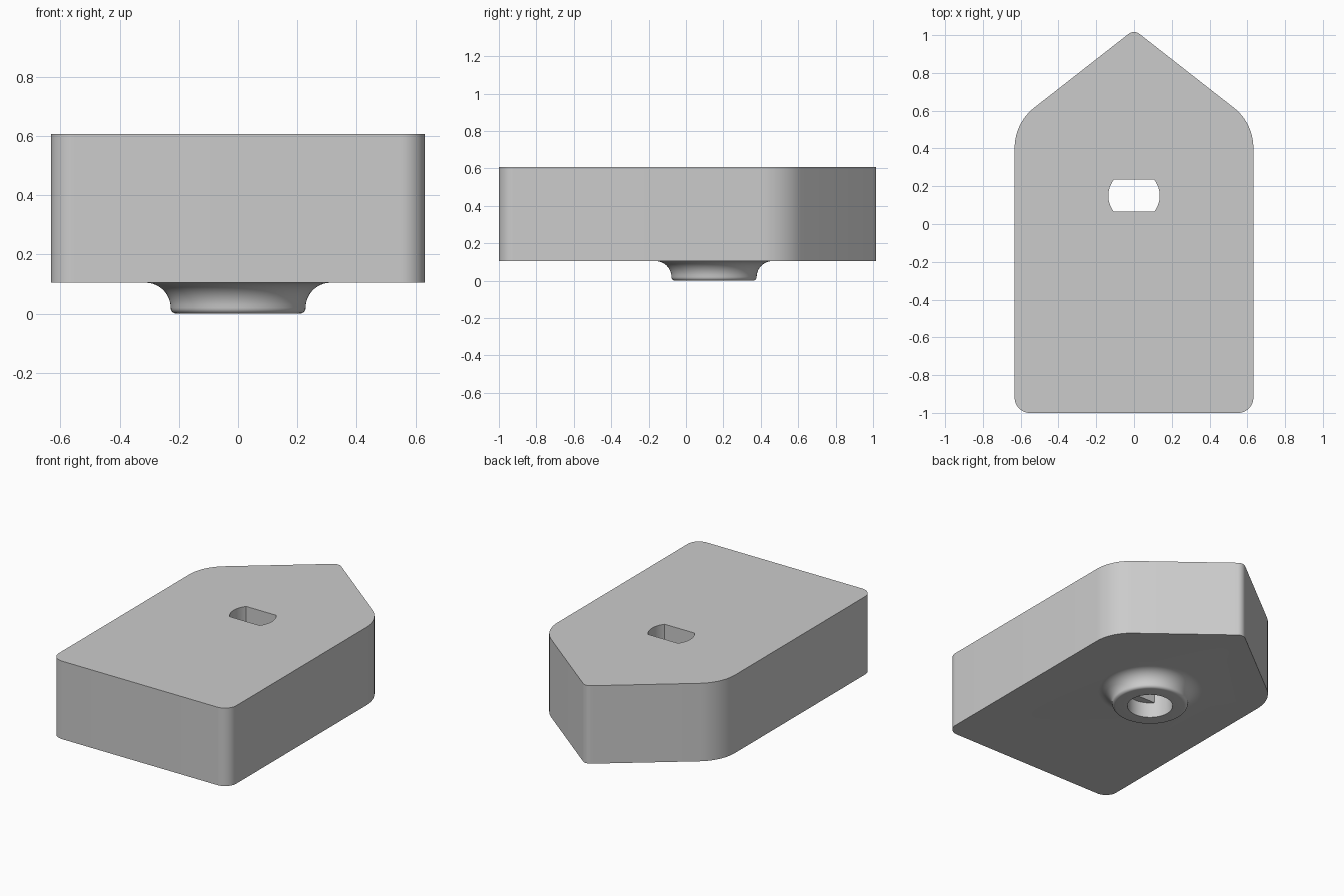
import bpy, bmesh
from math import sin, cos, tan, pi, radians
from mathutils import Vector

default = bpy.data.objects.get("Cube")
if default:
    bpy.data.objects.remove(default, do_unlink=True)

HALF_W, BASE, TOP = 0.632, 0.105, 0.607
HOLE_Y = 0.15

grey = bpy.data.materials.new("plain grey")
grey.use_nodes = True
grey.diffuse_color = (0.6, 0.6, 0.6, 1)
grey.node_tree.nodes["Principled BSDF"].inputs["Base Color"].default_value = (0.6, 0.6, 0.6, 1)


def finish(bm, name):
    bmesh.ops.recalc_face_normals(bm, faces=bm.faces)
    mesh = bpy.data.meshes.new(name)
    bm.to_mesh(mesh)
    bm.free()
    mesh.materials.append(grey)
    obj = bpy.data.objects.new(name, mesh)
    bpy.context.collection.objects.link(obj)
    return obj


def rounded(corners, steps=12):
    """Round a counter-clockwise convex outline of (x, y, radius) corners."""
    pts = []
    for i, (x, y, r) in enumerate(corners):
        p = Vector((x, y))
        a = (Vector(corners[i - 1][:2]) - p).normalized()
        b = (Vector(corners[(i + 1) % len(corners)][:2]) - p).normalized()
        half = a.angle(b) / 2
        centre = p + (a + b).normalized() * r / sin(half)
        start = p + a * r / tan(half) - centre
        turn = pi - 2 * half
        for k in range(steps + 1):
            t = turn * k / steps
            pts.append(centre + Vector((start.x * cos(t) - start.y * sin(t),
                                        start.x * sin(t) + start.y * cos(t))))
    return pts


def prism(name, outline, z0, z1):
    bm = bmesh.new()
    face = bm.faces.new([bm.verts.new((x, y, z0)) for x, y in outline])
    ext = bmesh.ops.extrude_face_region(bm, geom=[face])
    top = [v for v in ext["geom"] if isinstance(v, bmesh.types.BMVert)]
    bmesh.ops.translate(bm, verts=top, vec=(0, 0, z1 - z0))
    return finish(bm, name)


def lathe(name, profile, sides=96):
    bm = bmesh.new()
    rings = [[bm.verts.new((r * cos(2 * pi * k / sides),
                            HOLE_Y + r * sin(2 * pi * k / sides), z))
              for k in range(sides)] for r, z in profile]
    for lo, hi in zip(rings, rings[1:]):
        for k in range(sides):
            n = (k + 1) % sides
            bm.faces.new((lo[k], lo[n], hi[n], hi[k]))
    bm.faces.new(rings[0])
    bm.faces.new(rings[-1])
    return finish(bm, name)


def combine(target, other, operation):
    mod = target.modifiers.new(operation.lower(), "BOOLEAN")
    mod.operation = operation
    mod.solver = "EXACT"
    mod.object = other
    other.hide_render = True
    bpy.context.view_layer.objects.active = target
    bpy.ops.object.modifier_apply(modifier=mod.name)
    bpy.data.objects.remove(other, do_unlink=True)


# Pointed block
block = prism("pointed_block", rounded([
    (-HALF_W, -1, 0.08), (HALF_W, -1, 0.08), (HALF_W, 0.535, 0.27),
    (0, 1.029, 0.047), (-HALF_W, 0.535, 0.27)]), BASE, TOP)

# Round boss: small rounded lip, then a flared fillet into the block
lip = [(0.208 + 0.02 * sin(a), 0.02 - 0.02 * cos(a))
       for a in (radians(15 * k) for k in range(7))]
flare = [(0.313 - 0.085 * cos(a), 0.02 + 0.085 * sin(a))
         for a in (radians(7.5 * k) for k in range(1, 13))]
boss = lathe("boss", lip + flare + [(0.313, BASE + 0.03)])
combine(block, boss, "UNION")

# Round bore in the boss, leading to a slot with two flat sides
combine(block, lathe("bore_cutter", [(0.136, -0.1), (0.136, 0.1)]), "DIFFERENCE")
arc = radians(38.7)
side = [-arc + 2 * arc * k / 16 for k in range(17)]
slot = [(0.136 * cos(a), HOLE_Y + 0.136 * sin(a))
        for a in side + [a + pi for a in side]]
combine(block, prism("slot_cutter", slot, 0.05, TOP + 0.1), "DIFFERENCE")

bpy.ops.object.select_all(action="DESELECT")
block.select_set(True)
bpy.context.view_layer.objects.active = block
bpy.ops.object.shade_smooth_by_angle(angle=radians(30))
